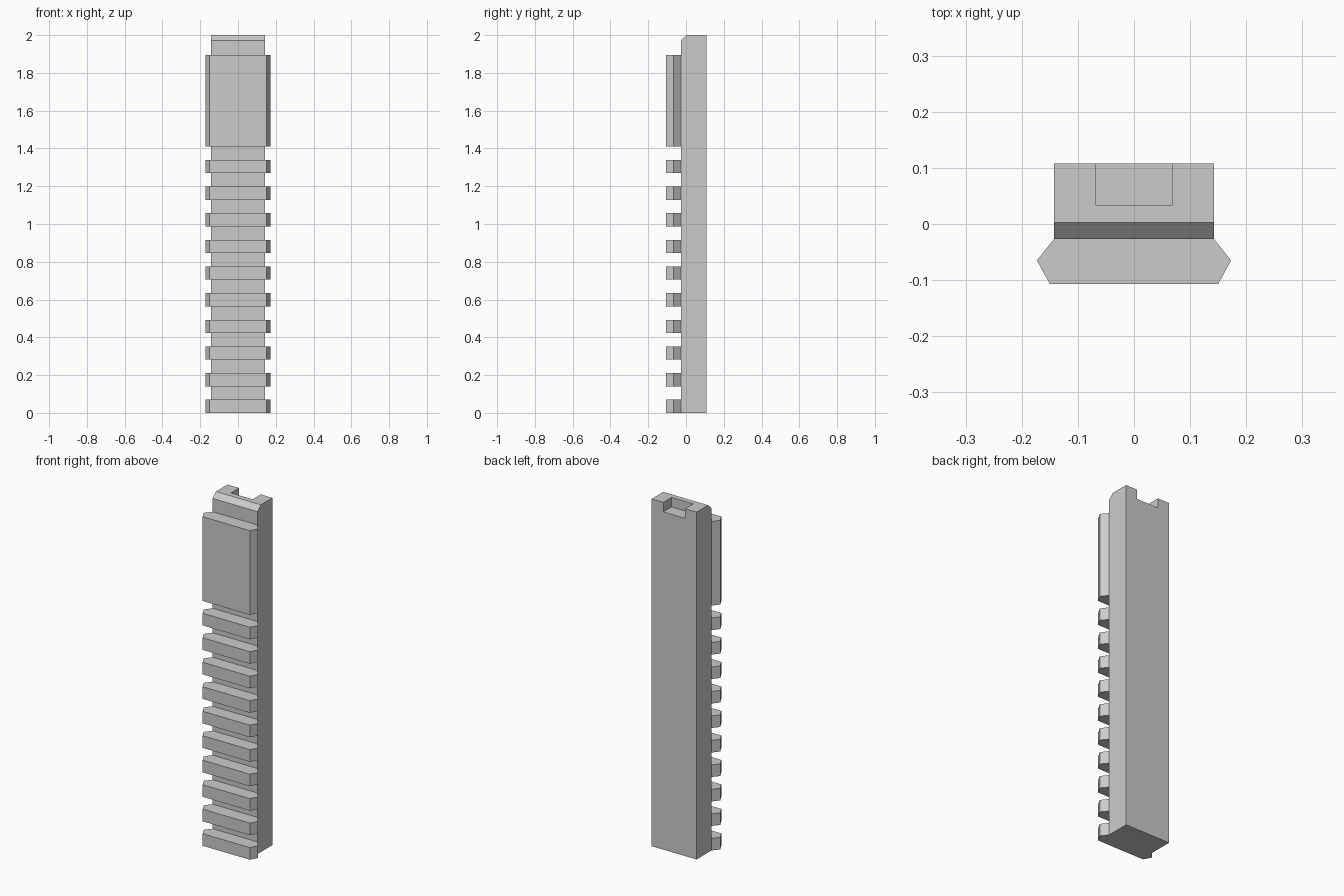
import bpy
import bmesh
from mathutils import Vector

if "Cube" in bpy.data.objects:
    bpy.data.objects.remove(bpy.data.objects["Cube"], do_unlink=True)

grey = bpy.data.materials.new("plain grey")
grey.use_nodes = True
COLOUR = (0.6, 0.6, 0.6, 1)
grey.diffuse_color = COLOUR
grey.node_tree.nodes["Principled BSDF"].inputs["Base Color"].default_value = COLOUR


def prism(name, points, offset):
    """Extrude a closed outline along an offset into a solid."""
    bm = bmesh.new()
    face = bm.faces.new([bm.verts.new(p) for p in points])
    grown = bmesh.ops.extrude_face_region(bm, geom=[face], use_keep_orig=True)
    moved = [v for v in grown["geom"] if isinstance(v, bmesh.types.BMVert)]
    bmesh.ops.translate(bm, verts=moved, vec=Vector(offset))
    bmesh.ops.recalc_face_normals(bm, faces=bm.faces)
    mesh = bpy.data.meshes.new(name)
    bm.to_mesh(mesh)
    bm.free()
    mesh.materials.append(grey)
    obj = bpy.data.objects.new(name, mesh)
    bpy.context.collection.objects.link(obj)
    return obj


HALF, FRONT, BACK, TOP = 0.143, -0.027, 0.108, 2.0

# Bar with a chamfered top front edge
side = [(FRONT, 0), (BACK, 0), (BACK, TOP), (0.003, TOP), (FRONT, 1.972)]
bar = prism("base_bar", [(-HALF, y, z) for y, z in side], (2 * HALF, 0, 0))

# Notch in the top, open at the back
notch = [(-0.069, 0.034), (0.069, 0.034), (0.069, 0.2), (-0.069, 0.2)]
cutter = prism("notch_cutter", [(x, y, 1.945) for x, y in notch], (0, 0, 0.2))
cutter.hide_render = True
cutter.hide_viewport = True
cut = bar.modifiers.new("notch", "BOOLEAN")
cut.operation = "DIFFERENCE"
cut.solver = "EXACT"
cut.object = cutter

# Dovetail rail: ten evenly spaced teeth and one long block
half_rail = [(0.15, -0.107), (0.173, -0.065), (HALF, FRONT)]
rail = half_rail + [(-x, y) for x, y in reversed(half_rail)]
PITCH, TOOTH = 0.141, 0.07
for i in range(11):
    z = i * PITCH
    name, height = ("rail_block", 1.895 - z) if i == 10 else (f"rail_tooth_{i + 1}", TOOTH)
    prism(name, [(x, y, z) for x, y in rail], (0, 0, height))
